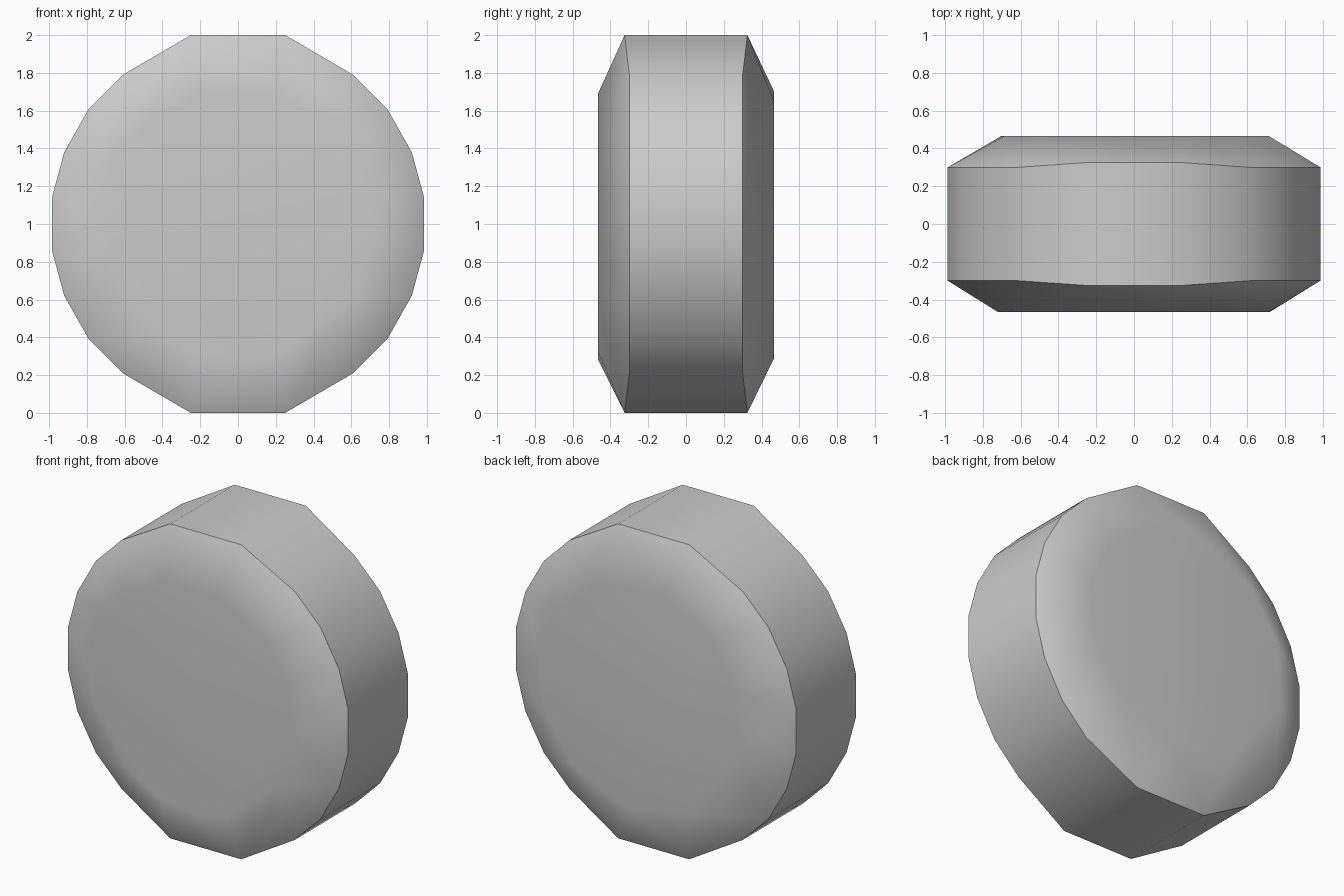
import bpy, bmesh
from math import sin, cos, radians

cube = bpy.data.objects.get("Cube")
if cube:
    bpy.data.objects.remove(cube, do_unlink=True)

# Single matte grey
grey = bpy.data.materials.new("plain grey")
grey.use_nodes = True
colour = (0.6, 0.6, 0.6, 1)
grey.diffuse_color = colour
grey.node_tree.nodes["Principled BSDF"].inputs["Base Color"].default_value = colour

RIM_QUARTER = [(0.25, 1.0, 0.325), (0.61, 0.79, 0.3), (0.79, 0.61, 0.3),
               (0.92, 0.38, 0.3), (0.985, 0.14, 0.3)]   # x, height, half width
FRONT_ANGLES = [74, 45, 25, 8, -4, -33, -70, -90, -108, -128, -164, 180, 150, 130, 106]
BACK_ANGLES = [65, 102, 133, 162, 193, 241, 278, 312, 340, 8, 36]
FACE_RADIUS, FACE_Y, CENTRE = 0.72, 0.465, 1.0

bm = bmesh.new()

# Rim corners, mirrored in all three directions
for x, h, w in RIM_QUARTER:
    for sx in (-1, 1):
        for sy in (-1, 1):
            for sz in (-1, 1):
                bm.verts.new((sx * x, sy * w, CENTRE + sz * h))

# Irregular flat faces at the front and back
for side, angles in ((-1, FRONT_ANGLES), (1, BACK_ANGLES)):
    for a in map(radians, angles):
        bm.verts.new((FACE_RADIUS * cos(a), side * FACE_Y, CENTRE + FACE_RADIUS * sin(a)))

# Skin the rings into tread, chamfers and flat sides
bmesh.ops.convex_hull(bm, input=bm.verts[:])
bmesh.ops.dissolve_limit(bm, angle_limit=radians(1), verts=bm.verts[:], edges=bm.edges[:])
bmesh.ops.recalc_face_normals(bm, faces=bm.faces[:])

mesh = bpy.data.meshes.new("wheel_body")
bm.to_mesh(mesh)
bm.free()
mesh.materials.append(grey)
wheel = bpy.data.objects.new("wheel_body", mesh)
bpy.context.collection.objects.link(wheel)

# Smooth shading, crisp rim, flat-looking sides
bpy.ops.object.select_all(action="DESELECT")
wheel.select_set(True)
bpy.context.view_layer.objects.active = wheel
bpy.ops.object.shade_smooth_by_angle(angle=radians(45))
weighted = wheel.modifiers.new("flat sides", "WEIGHTED_NORMAL")
weighted.keep_sharp = True
